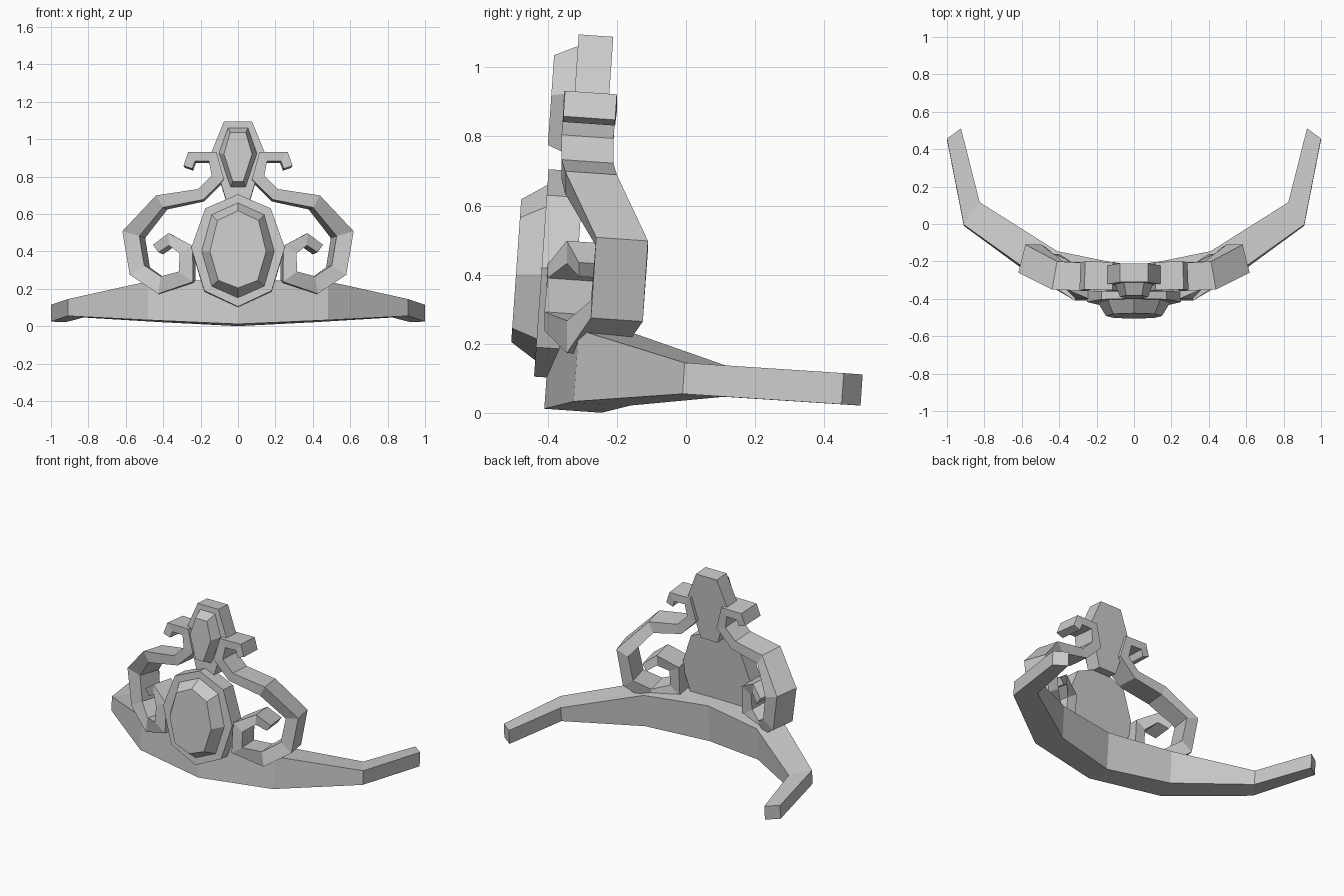
import bpy, bmesh
from mathutils import Vector

LEAN = 0.07  # backward tilt of the whole ornament

cube = bpy.data.objects.get("Cube")
if cube:
    bpy.data.objects.remove(cube, do_unlink=True)

metal = bpy.data.materials.new("silver_grey")
metal.use_nodes = True
metal.diffuse_color = (0.6, 0.6, 0.6, 1)
metal.node_tree.nodes["Principled BSDF"].inputs["Base Color"].default_value = (0.6, 0.6, 0.6, 1)


def loft(name, rings, cap_start=True, mirror=False):
    """Skin a row of equal-length rings and close the ends."""
    bm = bmesh.new()
    loops = [[bm.verts.new(p) for p in ring] for ring in rings]
    for a, b in zip(loops, loops[1:]):
        for i in range(len(a)):
            j = (i + 1) % len(a)
            bm.faces.new((a[i], a[j], b[j], b[i]))
    if cap_start:
        bm.faces.new(loops[0][::-1])
    bm.faces.new(loops[-1])
    bmesh.ops.recalc_face_normals(bm, faces=bm.faces)
    if not cap_start:
        # an open shell is oriented by its end cap, which must face outward
        bm.faces.ensure_lookup_table()
        if bm.faces[-1].normal.y < 0:
            bmesh.ops.reverse_faces(bm, faces=bm.faces)
    mesh = bpy.data.meshes.new(name)
    bm.to_mesh(mesh)
    bm.free()
    mesh.materials.append(metal)
    obj = bpy.data.objects.new(name, mesh)
    bpy.context.collection.objects.link(obj)
    if mirror:
        mod = obj.modifiers.new("mirror", 'MIRROR')
        mod.use_clip = True
    return obj


def leaning_ring(half, depth, front):
    """Mirror a half outline (top to bottom) and set it on the tilted plane."""
    outline = half + [(-x, z) for x, z in reversed(half) if x > 0]
    return [(x, depth + LEAN * z, z - LEAN * (depth - front)) for x, z in outline]


def jewel(name, plate, base, table, back, front, top):
    loft(name + "_setting", [leaning_ring(plate, back, front), leaning_ring(plate, front, front)])
    loft(name + "_stone", [leaning_ring(base, front + 0.01, front + 0.01),
                           leaning_ring(table, top, top)])


# Head band: outer x, y, then inner x, y, then bottom and top heights
band = []
for ox, oy, ix, iy, low, high in [(0, -0.41, 0, -0.245, 0.012, 0.25),
                                  (0.48, -0.325, 0.41, -0.16, 0.033, 0.24),
                                  (0.91, -0.01, 0.825, 0.11, 0.055, 0.145),
                                  (1.0, 0.45, 0.925, 0.505, 0.025, 0.115)]:
    drop = LEAN * (iy - oy)
    rise = LEAN * (high - low)
    band.append([(ox, oy, low), (ox, oy + rise, high),
                 (ix, iy + rise, high - drop), (ix, iy, low - drop)])
loft("head_band", band, cap_start=False, mirror=True)

# Scroll: centre line x, z, front y, width, from inner curl to upper curl
scroll = [(0.44, 0.415, -0.31, 0.05), (0.37, 0.465, -0.345, 0.055),
          (0.278, 0.41, -0.40, 0.07), (0.278, 0.265, -0.41, 0.075),
          (0.42, 0.22, -0.345, 0.085), (0.54, 0.3, -0.275, 0.085),
          (0.573, 0.495, -0.26, 0.085), (0.42, 0.667, -0.35, 0.07),
          (0.2, 0.705, -0.36, 0.06), (0.108, 0.795, -0.36, 0.06),
          (0.135, 0.907, -0.353, 0.05), (0.248, 0.907, -0.35, 0.05),
          (0.268, 0.85, -0.355, 0.05)]
rings = []
for i, (x, z, y, width) in enumerate(scroll):
    here = Vector((x, z))
    before = here - Vector(scroll[i - 1][:2]) if i > 0 else None
    after = Vector(scroll[i + 1][:2]) - here if i < len(scroll) - 1 else None
    before = (before or after).normalized()
    after = (after or before).normalized()
    tangent = (before + after).normalized()
    side = Vector((-tangent.y, tangent.x)) * width / 2 / max(tangent.dot(after), 0.5)
    a, b = here + side, here - side
    squeeze = 0.94 if z < 0.69 else 0.98
    depth = 0.15
    rings.append([(a.x, y, a.y), (b.x, y, b.y),
                  (b.x * squeeze, y + depth, b.y - LEAN * depth),
                  (a.x * squeeze, y + depth, a.y - LEAN * depth)])
loft("scroll", rings, mirror=True)

# Large centre jewel
jewel("centre_jewel",
      [(0, 0.705), (0.175, 0.63), (0.25, 0.42), (0.18, 0.19), (0, 0.105)],
      [(0, 0.665), (0.145, 0.6), (0.2, 0.4), (0.145, 0.21), (0, 0.145)],
      [(0, 0.618), (0.11, 0.565), (0.15, 0.4), (0.105, 0.245), (0, 0.205)],
      -0.345, -0.447, -0.52)

# Small upper jewel
jewel("upper_jewel",
      [(0.075, 1.095), (0.142, 0.93), (0.062, 0.67)],
      [(0.055, 1.065), (0.105, 0.925), (0.042, 0.74)],
      [(0.042, 1.035), (0.075, 0.92), (0.028, 0.775)],
      -0.287, -0.387, -0.454)
